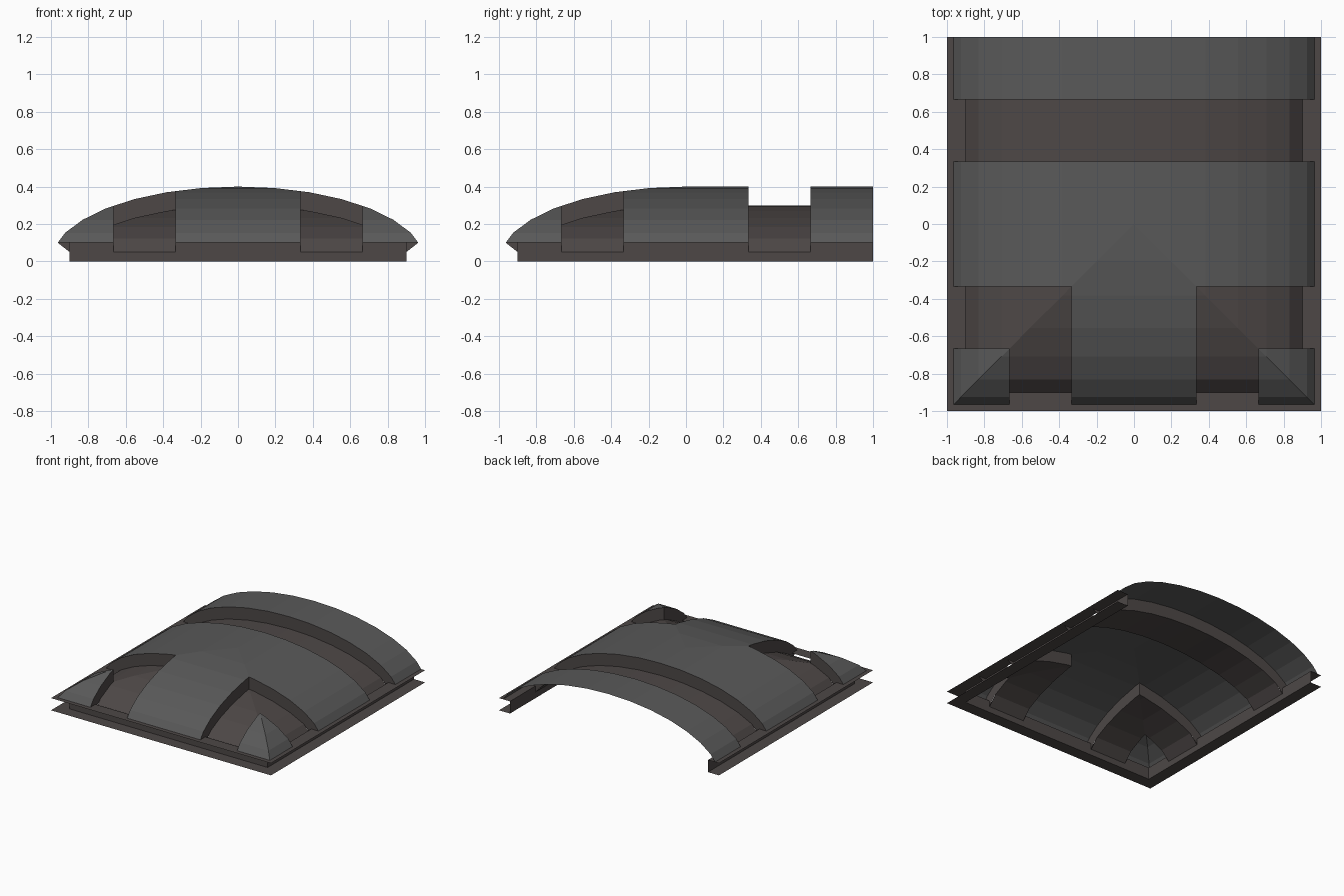
import bpy, bmesh, math

if "Cube" in bpy.data.objects:
    bpy.data.objects.remove(bpy.data.objects["Cube"])

def material(name, col):
    m = bpy.data.materials.new(name)
    m.diffuse_color = (*col, 1)
    m.use_nodes = True
    m.node_tree.nodes["Principled BSDF"].inputs["Base Color"].default_value = m.diffuse_color
    return m

GREY = material("grey_shell", (0.10, 0.10, 0.10))
BROWN = material("dark_trim", (0.075, 0.064, 0.062))
A, B = 1 / 3, 2 / 3          # edges of the recessed bands

def interp(pts, x):
    for (x0, z0), (x1, z1) in zip(pts, pts[1:]):
        if x <= x1 + 1e-7:
            return z0 + (z1 - z0) * (x - x0) / (x1 - x0)
    return pts[-1][1]

# Arch half profile: faceted ellipse cut at the eave height
base = [(math.sin(i * math.pi / 16), 0.4 * math.cos(i * math.pi / 16)) for i in range(7)]
outer = base + [(0.964, 0.1)]
inner = [(x, z - 0.1) for x, z in base[:-1]] + [(0.9, 0.05)]

def finish(name, faces, mat):
    bm = bmesh.new()
    for f in faces:
        bm.faces.new([bm.verts.new(p) for p in f])
    bmesh.ops.remove_doubles(bm, verts=bm.verts, dist=1e-5)
    bmesh.ops.dissolve_degenerate(bm, edges=bm.edges, dist=1e-5)
    bmesh.ops.recalc_face_normals(bm, faces=bm.faces)
    me = bpy.data.meshes.new(name)
    bm.to_mesh(me)
    bm.free()
    me.materials.append(mat)
    ob = bpy.data.objects.new(name, me)
    bpy.context.collection.objects.link(ob)

def recessed(x, y):
    x = abs(x)
    return A < y < B or (-B < y < -A and x > A) or (A < x < B and y < -A)

def vault(profile, want):
    """Vault with a hipped front; keeps only the cells in or out of the recess."""
    half = sorted([p[0] for p in profile] + [A, B])
    xs = [-v for v in half[:0:-1]] + half
    ys = [-v for v in half[:0:-1]] + [0, A, B, 1]
    h = lambda x, y: interp(profile, max(abs(x), -y))
    faces = []
    for x0, x1 in zip(xs, xs[1:]):
        for y0, y1 in zip(ys, ys[1:]):
            cx, cy = (x0 + x1) / 2, (y0 + y1) / 2
            if recessed(cx, cy) != want:
                continue
            q = [(x, y, h(x, y)) for x, y in ((x0, y0), (x1, y0), (x1, y1), (x0, y1))]
            if cy < 0 and abs(abs(cx) + cy) < 1e-6:      # cell on the hip line
                if cx > 0:
                    q = q[1:] + q[:1]
                faces += [[q[0], q[1], q[2]], [q[0], q[2], q[3]]]
            else:
                faces.append(q)
    return faces

finish("vault_shell", vault(outer, False), GREY)
finish("recessed_bands", vault(inner, True), BROWN)

# Step walls between shell and recessed bands
def step(start, place):
    top = [(start, interp(outer, start))] + [p for p in outer if p[0] > start + 1e-6]
    low = [(min(x, 0.9), max(z - 0.1, 0.05)) for x, z in top]
    return [[place(*p) for p in (top[i], top[i + 1], low[i + 1], low[i])]
            for i in range(len(top) - 1)]

walls = []
for s in (-1, 1):
    for y, start in ((A, 0), (B, 0), (-A, A), (-B, B)):
        walls += step(start, lambda u, z: (s * u, y, z))
    for x in (A, B):
        walls += step(x, lambda u, z: (s * x, -u, z))
finish("step_walls", walls, BROWN)

# Flanges running round the front and both sides
def loop(d, z):
    return [(-d, 1, z), (-d, -d, z), (d, -d, z), (d, 1, z)]

def strip(a, b):
    return [[a[i], a[i + 1], b[i + 1], b[i]] for i in range(3)]

finish("lower_flange", strip(loop(1, 0), loop(0.9, 0)), BROWN)
finish("upper_flange", strip(loop(1, 0.1), loop(0.9, 0.1)), BROWN)

# Base wall: full length below, only under the raised ribs above
base_wall = strip(loop(0.9, 0), loop(0.9, 0.05))
for a, b in ((-0.9, -B), (-A, A), (B, 1)):
    for s in (-0.9, 0.9):
        base_wall.append([(s, a, 0.05), (s, b, 0.05), (s, b, 0.1), (s, a, 0.1)])
    b = min(b, 0.9)
    base_wall.append([(a, -0.9, 0.05), (b, -0.9, 0.05), (b, -0.9, 0.1), (a, -0.9, 0.1)])
finish("base_wall", base_wall, BROWN)
